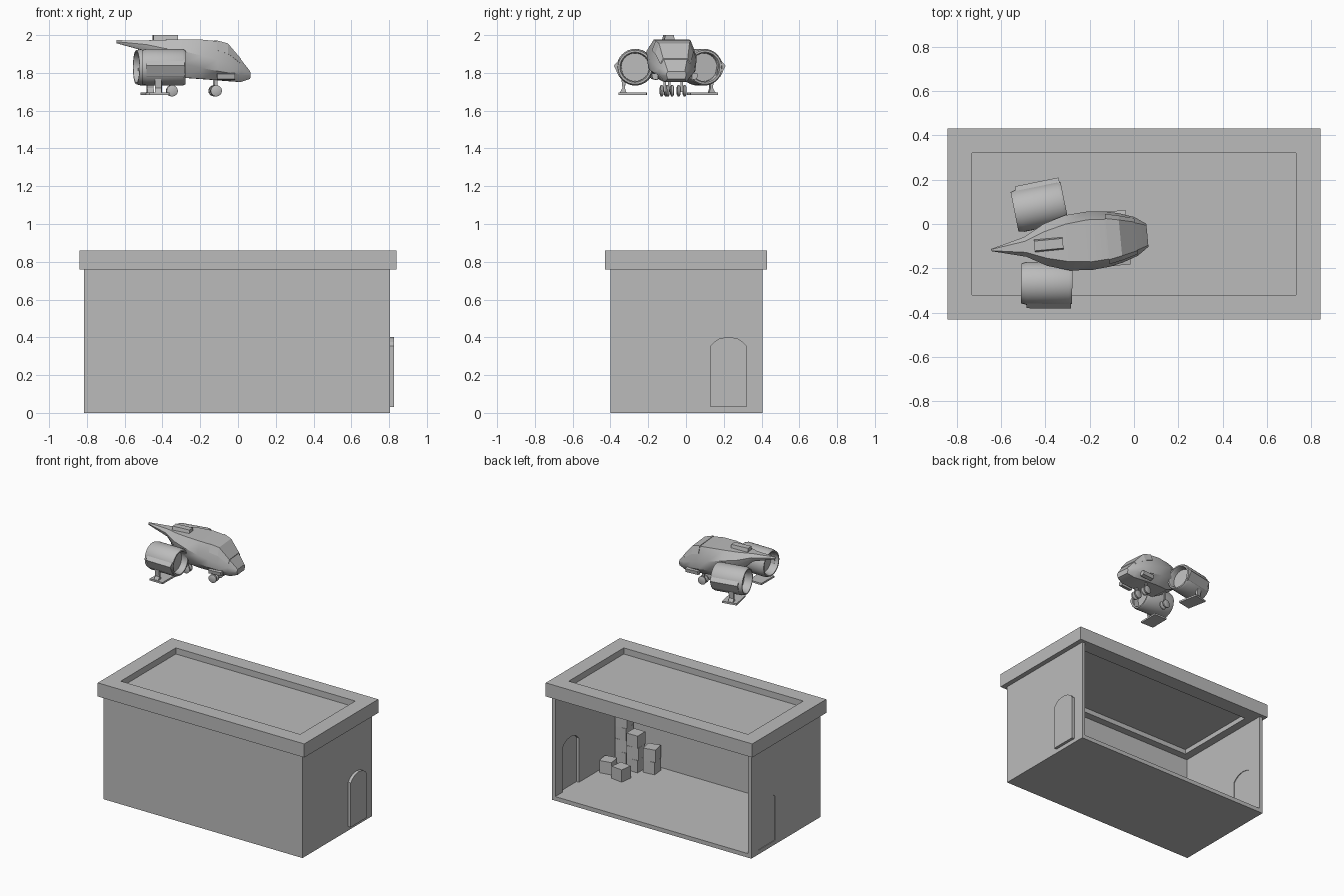
import bpy, bmesh, math
from mathutils import Matrix

if "Cube" in bpy.data.objects:
    bpy.data.objects.remove(bpy.data.objects["Cube"])

grey = bpy.data.materials.new("plain grey")
grey.diffuse_color = (0.5, 0.5, 0.5, 1)
grey.use_nodes = True
grey.node_tree.nodes["Principled BSDF"].inputs["Base Color"].default_value = grey.diffuse_color
IDENT = Matrix.Identity(4)


def finish(name, bm, matrix=IDENT, smooth=False):
    bmesh.ops.remove_doubles(bm, verts=bm.verts, dist=1e-5)
    bmesh.ops.recalc_face_normals(bm, faces=bm.faces)
    me = bpy.data.meshes.new(name)
    bm.to_mesh(me)
    bm.free()
    me.materials.append(grey)
    ob = bpy.data.objects.new(name, me)
    bpy.context.collection.objects.link(ob)
    ob.matrix_world = matrix
    if smooth:
        bpy.ops.object.select_all(action='DESELECT')
        ob.select_set(True)
        bpy.context.view_layer.objects.active = ob
        bpy.ops.object.shade_smooth_by_angle(angle=math.radians(35))
    return ob


def loft(name, rings, matrix=IDENT, cap=True, closed=False, smooth=False):
    """Skin a list of equal-length rings of points."""
    bm = bmesh.new()
    vs = [[bm.verts.new(p) for p in r] for r in rings]
    n = len(vs[0])
    pairs = list(zip(vs, vs[1:])) + ([(vs[-1], vs[0])] if closed else [])
    for a, b in pairs:
        for i in range(n):
            j = (i + 1) % n
            bm.faces.new((a[i], a[j], b[j], b[i]))
    if cap and not closed:
        bm.faces.new(vs[0])
        bm.faces.new(vs[-1])
    return finish(name, bm, matrix, smooth)


def prism(name, yz, x0, x1, matrix=IDENT):
    """Extrude a y-z outline along x."""
    return loft(name, [[(x, y, z) for y, z in yz] for x in (x0, x1)], matrix)


def box(name, x0, x1, y0, y1, z0, z1, matrix=IDENT):
    return prism(name, [(y0, z0), (y1, z0), (y1, z1), (y0, z1)], x0, x1, matrix)


def lathe_x(name, profile, matrix, n=32, closed=False):
    """Turn an (x, radius) profile around the x axis."""
    rings = [[(x, r * math.cos(2 * math.pi * i / n), r * math.sin(2 * math.pi * i / n))
              for i in range(n)] for x, r in profile]
    return loft(name, rings, matrix, closed=closed, smooth=True)


# Building: floor, front wall, and end walls with arched doorways; back is open
X0, X1, Y0, Y1, T = -0.815, 0.805, -0.40, 0.405, 0.025
box("floor", X0, X1, Y0, Y1, 0, 0.03)
box("front_wall", X0 + T, X1 - T, Y0, Y0 + T, 0.03, 0.76)
arch = [(0.13, 0.03), (0.13, 0.355), (0.15, 0.376), (0.178, 0.394), (0.225, 0.403),
        (0.272, 0.394), (0.30, 0.376), (0.32, 0.355), (0.32, 0.03)]
end_outline = [(Y0, 0.03)] + arch + [(Y1, 0.03), (Y1, 0.76), (Y0, 0.76)]
for name, x in (("left", X0), ("right", X1 - T)):
    prism(name + "_wall", end_outline, x, x + T)
prism("right_door", arch, X1 - 0.005, 0.826)
prism("left_door", arch, X0 + 0.005, X0 + 0.02)

# Roof: rim with a sunken panel
rim = [(0.84, 0.43, 0.76), (0.84, 0.43, 0.86), (0.73, 0.32, 0.86), (0.73, 0.32, 0.76)]
loft("roof_rim", [[(-a, -b, z), (a, -b, z), (a, b, z), (-a, b, z)] for a, b, z in rim],
     closed=True)
box("roof_panel", -0.73, 0.73, -0.32, 0.32, 0.795, 0.815)

# Crates: (x, y, turn, number stacked)
S = 0.045
for x, y, turn, count in ((0.72, -0.125, 10, 1), (0.586, -0.085, -8, 1),
                          (0.483, -0.295, 5, 2), (0.59, -0.26, 0, 3), (0.72, -0.31, 0, 4)):
    for k in range(count):
        m = (Matrix.Translation((x, y, 0.03 + 2 * S * k))
             @ Matrix.Rotation(math.radians(turn + 7 * (k % 2)), 4, 'Z'))
        box("crate", -S, S, -S, S, 0, 2 * S, m)

# Flying craft, modelled along +x and turned a little
SHIP = Matrix.Translation((-0.30, -0.085, 0)) @ Matrix.Rotation(math.radians(5.4), 4, 'Z')


def section(s, top_w, top_z, mid_w, mid_z, low_w, low_z, bot_w, bot_z):
    half = [(top_w, top_z), (mid_w, mid_z), (low_w, low_z), (bot_w, bot_z)]
    return [(s, y, z) for y, z in half] + [(s, -y, z) for y, z in reversed(half)]


hull = [
    (-0.345, 0.003, 1.973, 0.005, 1.965, 0.005, 1.962, 0.003, 1.957),
    (-0.19, 0.025, 1.972, 0.045, 1.95, 0.04, 1.935, 0.025, 1.915),
    (-0.10, 0.06, 1.975, 0.095, 1.93, 0.085, 1.89, 0.05, 1.83),
    (0.0, 0.085, 1.978, 0.125, 1.915, 0.115, 1.85, 0.07, 1.775),
    (0.10, 0.095, 1.976, 0.132, 1.89, 0.125, 1.825, 0.075, 1.768),
    (0.18, 0.09, 1.968, 0.125, 1.87, 0.118, 1.81, 0.07, 1.762),
    (0.24, 0.078, 1.952, 0.112, 1.85, 0.106, 1.80, 0.065, 1.757),
    (0.31, 0.062, 1.872, 0.088, 1.825, 0.086, 1.79, 0.058, 1.752),
    (0.362, 0.045, 1.808, 0.052, 1.798, 0.052, 1.785, 0.045, 1.768),
]
loft("fuselage", [section(*h) for h in hull], SHIP, smooth=True)
# Raised canopy shell over the front of the hull
canopy = [(s, tw + 0.003, tz + 0.004, (tw + mw) / 2 + 0.006, (tz + mz) / 2,
           tw * 0.9, (tz + mz) / 2, tw * 0.6, (tz + mz) / 2)
          for s, tw, tz, mw, mz, *_ in hull[5:8]]
loft("canopy", [section(*c) for c in canopy], SHIP)
prism("dorsal_block", [(-0.03, 1.965), (0.03, 1.965), (0.022, 2.0), (-0.022, 2.0)],
      -0.15, -0.02, SHIP)

# Three landing wheels pairs: two at the front, one at the rear
for s, y in ((0.18, 0.045), (0.18, -0.045), (-0.05, 0.0)):
    box("wheel_strut", s - 0.008, s + 0.008, y - 0.006, y + 0.006, 1.70, 1.82, SHIP)
    for dy in (-0.016, 0.016):
        m = (SHIP @ Matrix.Translation((s, y + dy, 1.705))
             @ Matrix.Rotation(math.pi / 2, 4, 'Z'))
        lathe_x("wheel", [(-0.009, 0.022), (-0.005, 0.03), (0.005, 0.03), (0.009, 0.022)],
                m, 16)

# Engines, fins, skids and side pods on each side
for side in (1, -1):
    engine = (SHIP @ Matrix.Translation((-0.10, side * 0.175, 0))
              @ Matrix.Rotation(math.radians(6 * side), 4, 'Z'))
    centre = engine @ Matrix.Translation((0, 0, 1.83))
    lathe_x("engine_duct", [(-0.125, 0.082), (-0.125, 0.09), (-0.10, 0.097), (0.09, 0.097),
                            (0.105, 0.09), (0.105, 0.08), (0.09, 0.074), (-0.10, 0.074)],
            centre, closed=True)
    lathe_x("engine_core", [(-0.07, 0.076), (0.06, 0.076)], centre)

    def flip(pts):
        return [(side * y, z) for y, z in pts]

    prism("engine_fin", flip([(0.08, 1.875), (0.112, 1.838), (0.085, 1.78), (0.06, 1.765)]),
          -0.10, 0.10, engine)
    prism("skid_leg", flip([(0.05, 1.77), (0.075, 1.78), (0.068, 1.72), (0.085, 1.69),
                            (0.045, 1.69), (0.055, 1.72)]), -0.055, -0.02, engine)
    prism("skid_foot", flip([(-0.06, 1.684), (0.088, 1.684), (0.088, 1.697), (-0.06, 1.697)]),
          -0.085, 0.02, engine)
    prism("side_pod", flip([(0.09, 1.762), (0.118, 1.768), (0.123, 1.795), (0.09, 1.80)]),
          0.18, 0.275, SHIP)
